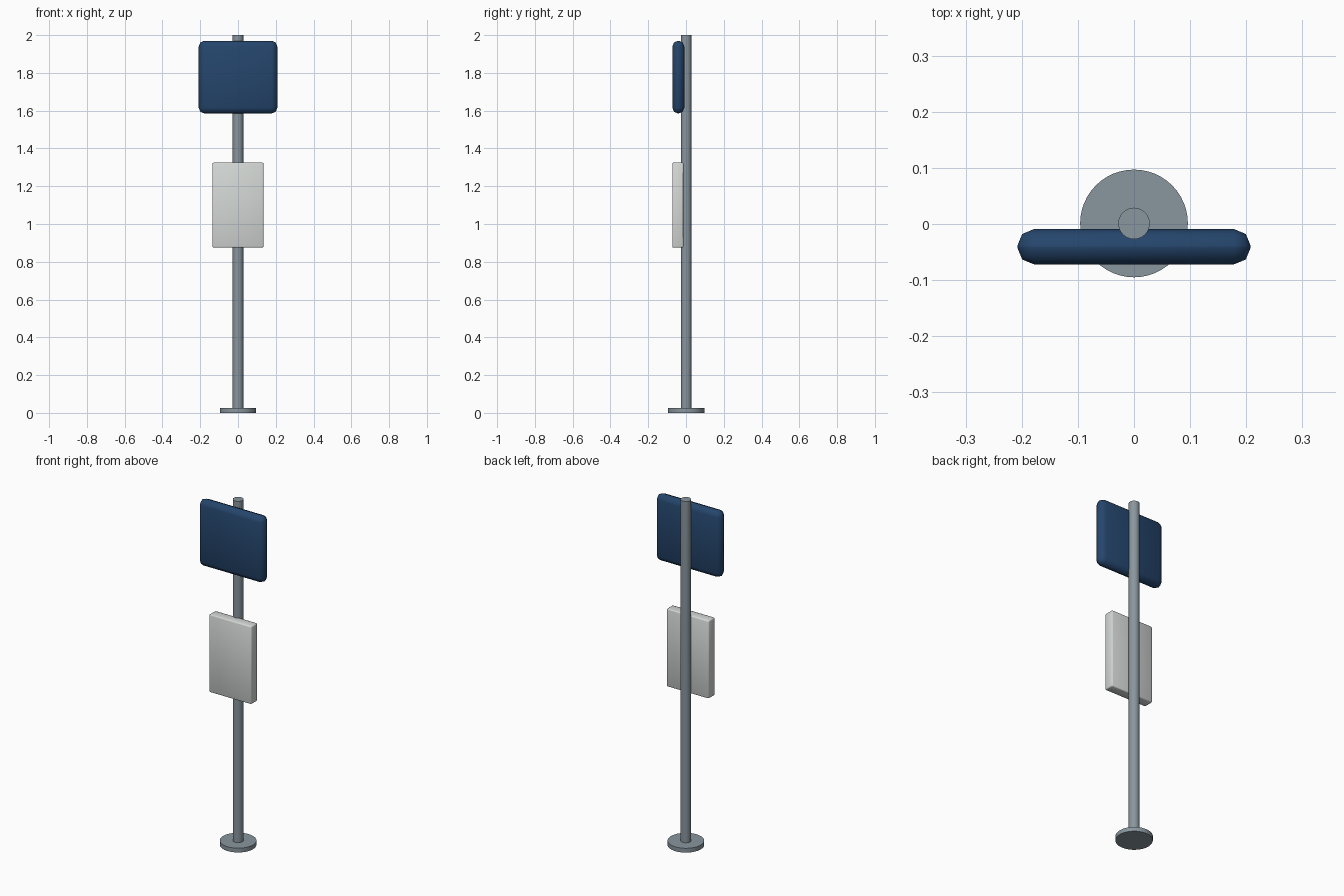
import bpy
import math

if "Cube" in bpy.data.objects:
    bpy.data.objects.remove(bpy.data.objects["Cube"])


def material(name, rgb):
    m = bpy.data.materials.new(name)
    m.diffuse_color = (*rgb, 1)
    m.use_nodes = True
    m.node_tree.nodes["Principled BSDF"].inputs["Base Color"].default_value = m.diffuse_color
    return m


steel = material("grey steel", (0.25, 0.305, 0.342))
blue = material("dark blue", (0.018, 0.06, 0.15))
white = material("off white", (0.66, 0.69, 0.67))


def finish(name, mat):
    ob = bpy.context.object
    ob.name = name
    ob.data.materials.append(mat)
    return ob


def cylinder(name, radius, z0, z1, mat):
    bpy.ops.mesh.primitive_cylinder_add(vertices=48, radius=radius, depth=z1 - z0,
                                        location=(0, 0.001, (z0 + z1) / 2))
    finish(name, mat)
    bpy.ops.object.shade_smooth_by_angle(angle=math.radians(35))


def panel(name, width, y0, y1, z0, z1, bevel, segments, mat):
    bpy.ops.mesh.primitive_cube_add(size=1, location=(0, (y0 + y1) / 2, (z0 + z1) / 2))
    ob = finish(name, mat)
    ob.scale = (width, y1 - y0, z1 - z0)
    bpy.ops.object.transform_apply(location=False, rotation=False, scale=True)
    mod = ob.modifiers.new("rounded edges", 'BEVEL')
    mod.width = bevel
    mod.segments = segments
    bpy.ops.object.modifier_apply(modifier=mod.name)
    bpy.ops.object.shade_smooth_by_angle(angle=math.radians(50))


# Base plate and pole
cylinder("base_plate", 0.096, 0, 0.025, steel)
cylinder("pole", 0.028, 0.02, 2.0, steel)

# Rounded sign and thin-edged timetable case
panel("sign_head", 0.416, -0.072, -0.009, 1.585, 1.97, 0.03, 2, blue)
panel("timetable_case", 0.27, -0.072, -0.014, 0.875, 1.325, 0.006, 2, white)
